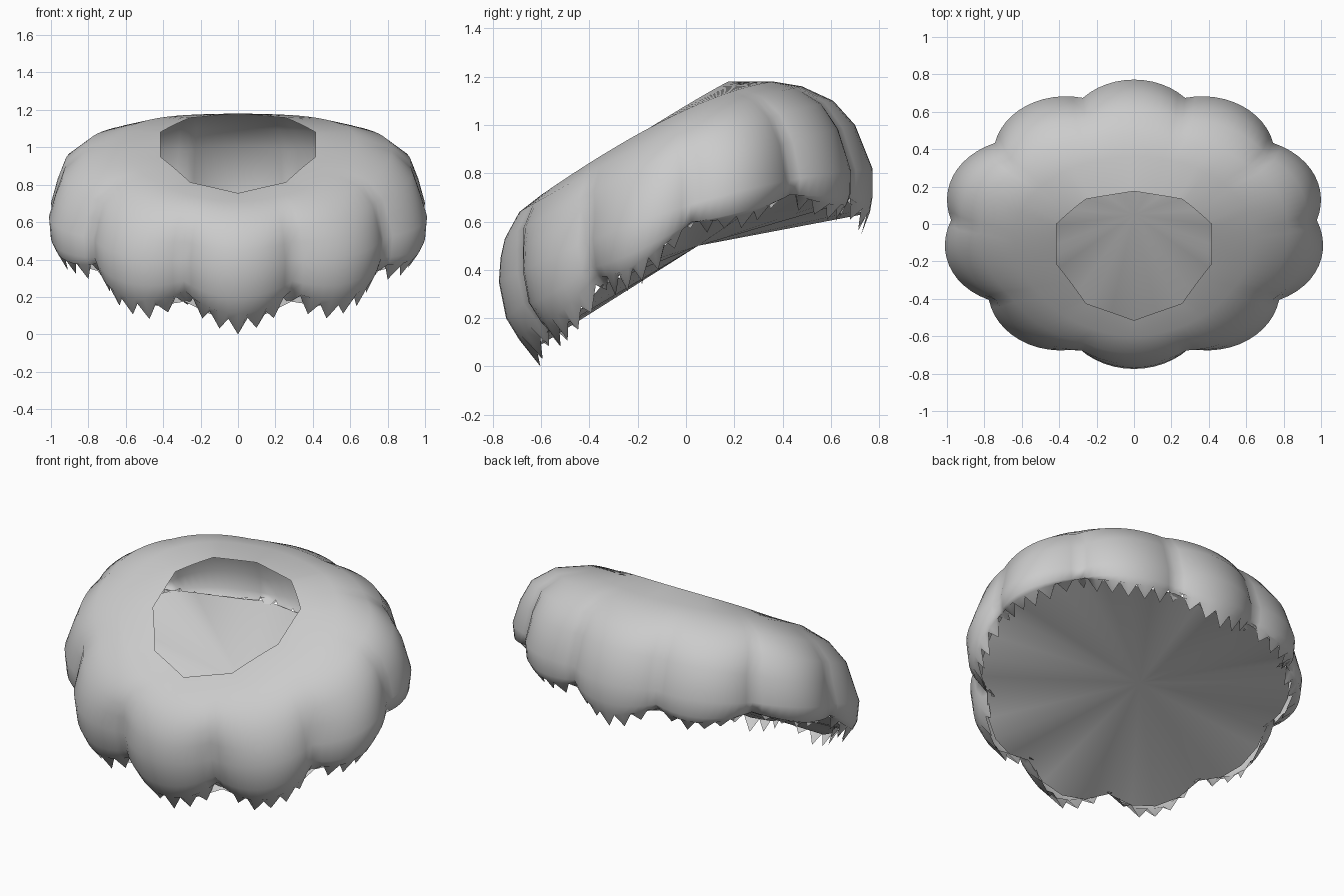
import bpy, bmesh, math, random
from math import sin, cos, pi

if "Cube" in bpy.data.objects:
    bpy.data.objects.remove(bpy.data.objects["Cube"])

random.seed(4)
LOBES, PER = 10, 12            # lobes round the ring, columns per lobe
N = LOBES * PER

# Cross-section rows from the neck hole down to the hem:
# front y, front z, side x, side y, side z, back y, back z, lobe depth
ROWS = [
    (-.515, .755, .436, -.10, 1.02, .175, 1.18, 0),
    (-.600, .710, .640, -.06, 1.035, .360, 1.18, .05),
    (-.690, .640, .830, -.02, 0.99, .480, 1.16, .2),
    (-.750, .530, .950, 0.00, 0.90, .610, 1.10, .5),
    (-.768, .450, 1.00, 0.02, 0.79, .700, 1.00, .8),
    (-.775, .350, 1.04, 0.02, 0.67, .772, 0.82, 1),
    (-.745, .200, 1.03, 0.02, 0.57, .772, 0.70, 1),
    (-.690, .110, 1.01, 0.02, 0.545, .762, 0.64, 1),
    (-.615, .055, .975, 0.02, 0.53, .740, 0.60, 1),
]


def blend(front, side, back, c):
    """Quadratic through front (c=-1), side (c=0) and back (c=1)."""
    return side + (back - front) / 2 * c + ((back + front) / 2 - side) * c * c


def point(row, col, hem=0.0, lobed=1.0):
    yf, zf, xs, ys, zs, yb, zb, depth = row
    a = 2 * pi * col / N
    u = abs(((col / PER + .5) % 1) * 2 - 1)      # 0 at lobe centre, 1 at crease
    c0 = cos(a)
    k = 1 - (.06 + .03 * abs(c0)) * depth * u ** 2 * lobed
    if depth == 0:                               # straight-sided ten-gon hole
        k = cos(pi / 10) / cos(((a % (pi / 5)) - pi / 10))
    s, c = sin(a) * k, c0 * k
    if depth:
        s *= 1 - .07 * max(0, c0)                # narrower towards the back
    z = blend(zf, zs, zb, c)
    z += hem * (.08 * u ** 2 * lobed + .11 * c0 * (1 - c0 * c0))
    return [s * xs, blend(yf, ys, yb, c), z]


def finish(bm, name):
    bmesh.ops.recalc_face_normals(bm, faces=bm.faces)
    me = bpy.data.meshes.new(name)
    bm.to_mesh(me)
    bm.free()
    for p in me.polygons:
        p.use_smooth = True
    ob = bpy.data.objects.new(name, me)
    bpy.context.collection.objects.link(ob)
    return ob


# Lobed fur shell with a jagged hem
bm = bmesh.new()
rings = []
for i, row in enumerate(ROWS):
    last = i == len(ROWS) - 1
    ring = []
    for col in range(N):
        p = point(row, col, max(0, i - 5) / 3)
        if last:
            tip = col % 2 == 0
            r = random.uniform(.7, 1.1) if col not in (0, N // 2) else 1.1
            p[2] += -.05 * r if tip else .03 * r
            f = .98 if tip else 1.015
            p[0] *= f
            p[1] *= f
        ring.append(bm.verts.new(p))
    rings.append(ring)
for a, b in zip(rings, rings[1:]):
    for j in range(N):
        k = (j + 1) % N
        bm.faces.new((a[j], a[k], b[k], b[j]))
finish(bm, "fur_shell")

# Shallow cone closing the underside
bm = bmesh.new()
apex = bm.verts.new((0, .05, .50))
rim = []
for col in range(0, N, 3):
    x, y, z = point(ROWS[-1], col, 1, .5)
    rim.append(bm.verts.new((x * .99, y * .99, z + .03)))
for j in range(len(rim)):
    bm.faces.new((apex, rim[j], rim[(j + 1) % len(rim)]))
finish(bm, "underside")
